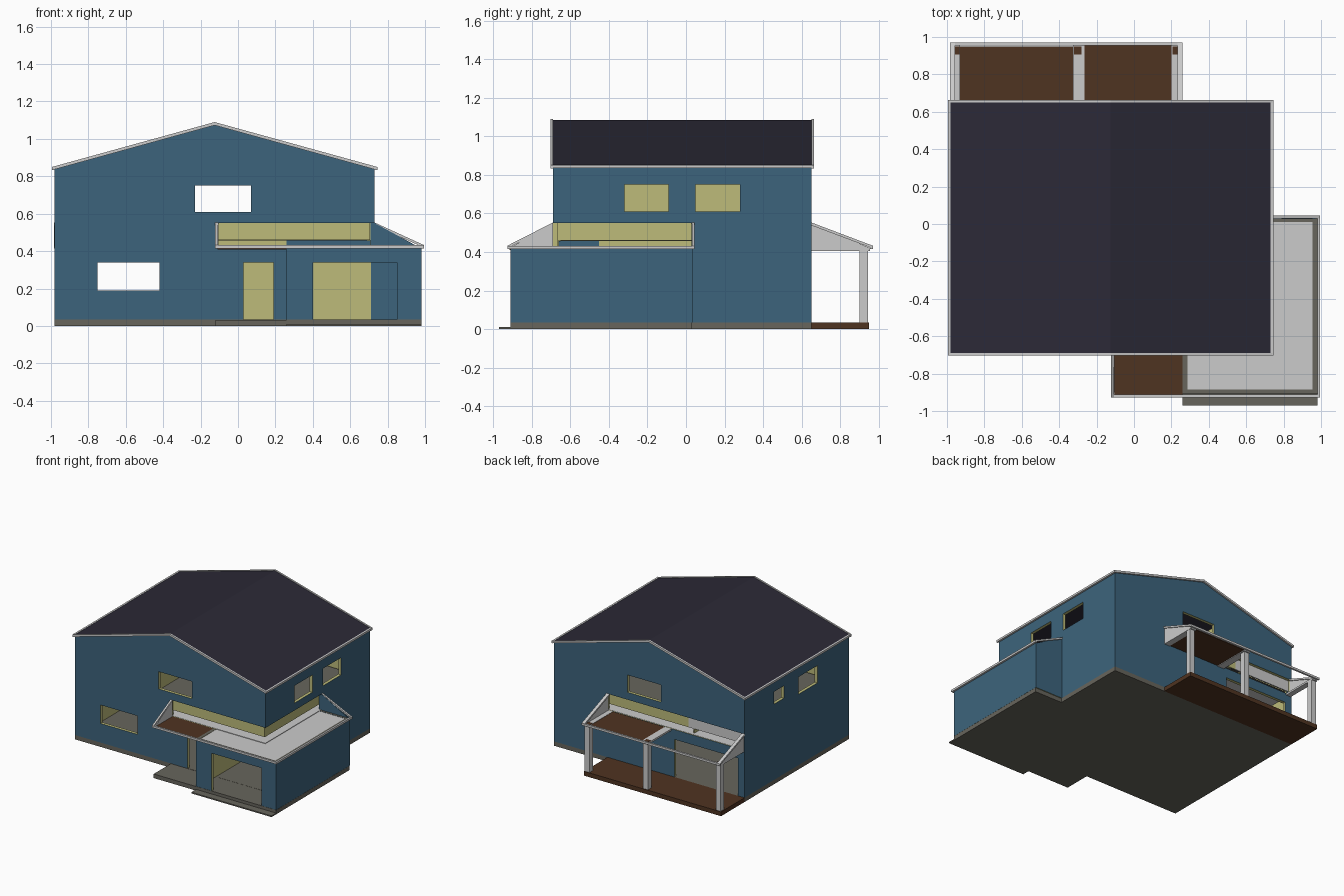
import bpy, bmesh
from mathutils import Vector

if "Cube" in bpy.data.objects:
    bpy.data.objects.remove(bpy.data.objects["Cube"])


def material(name, r, g, b):
    m = bpy.data.materials.new(name)
    m.use_nodes = True
    m.diffuse_color = (r, g, b, 1)
    m.node_tree.nodes["Principled BSDF"].inputs["Base Color"].default_value = (r, g, b, 1)
    return m


BLUE = material("blue siding", .046, .127, .203)
YELLOW = material("yellow plaster", .51, .50, .195)
WHITE = material("white trim", .60, .60, .60)
ROOF = material("dark slate", .024, .022, .037)
BROWN = material("brown timber", .078, .033, .015)
GREY = material("grey concrete", .135, .13, .107)


def finish(name, bm, mats):
    bmesh.ops.remove_doubles(bm, verts=bm.verts, dist=1e-5)
    bmesh.ops.recalc_face_normals(bm, faces=bm.faces)
    me = bpy.data.meshes.new(name)
    bm.to_mesh(me)
    bm.free()
    for m in mats:
        me.materials.append(m)
    ob = bpy.data.objects.new(name, me)
    bpy.context.collection.objects.link(ob)
    return ob


def box(name, mat, x0, x1, y0, y1, z0, z1):
    bm = bmesh.new()
    bmesh.ops.create_cube(bm, size=1)
    for v in bm.verts:
        v.co = ((x0, x1)[v.co.x > 0], (y0, y1)[v.co.y > 0], (z0, z1)[v.co.z > 0])
    return finish(name, bm, [mat])


def prism(name, mat, axis, points, a, b):
    """Extrude a (u, z) outline along the given axis from a to b."""
    bm = bmesh.new()
    place = (lambda u, z, w: (w, u, z)) if axis == "x" else (lambda u, z, w: (u, w, z))
    face = bm.faces.new([bm.verts.new(place(u, z, a)) for u, z in points])
    ext = bmesh.ops.extrude_face_region(bm, geom=[face])["geom"]
    shift = Vector(place(0, 0, b - a))
    for v in ext:
        if isinstance(v, bmesh.types.BMVert):
            v.co += shift
    return finish(name, bm, [mat])


def wall(name, axis, pos, out, u0, u1, z0, z1, holes=(), inner=YELLOW, top=YELLOW, t=.025):
    """Wall running along an axis, with rectangular openings (u0, u1, z0, z1)."""
    bm = bmesh.new()
    us = sorted({u0, u1} | {u for h in holes for u in h[:2]})
    zs = sorted({z0, z1} | {z for h in holes for z in h[2:]})

    def solid(i, j):
        if not (0 <= i < len(us) - 1 and 0 <= j < len(zs) - 1):
            return False
        u, z = (us[i] + us[i + 1]) / 2, (zs[j] + zs[j + 1]) / 2
        return not any(h[0] < u < h[1] and h[2] < z < h[3] for h in holes)

    def quad(corners, index):
        pts = [(u, pos - out * d, z) if axis == "x" else (pos - out * d, u, z) for u, d, z in corners]
        bm.faces.new([bm.verts.new(p) for p in pts]).material_index = index

    for i in range(len(us) - 1):
        for j in range(len(zs) - 1):
            if not solid(i, j):
                continue
            a, b, c, d = us[i], us[i + 1], zs[j], zs[j + 1]
            for depth, index in ((0, 0), (t, 1)):
                quad([(a, depth, c), (b, depth, c), (b, depth, d), (a, depth, d)], index)
            for di, u in ((-1, a), (1, b)):
                if not solid(i + di, j):
                    edge = 0 if u in (u0, u1) else 2
                    quad([(u, 0, c), (u, t, c), (u, t, d), (u, 0, d)], edge)
            for dj, z in ((-1, c), (1, d)):
                if not solid(i, j + dj):
                    quad([(a, 0, z), (b, 0, z), (b, t, z), (a, t, z)], 3 if z == z1 else 2)
    return finish(name, bm, [BLUE, inner, YELLOW, top])


# Main levels and footprint
L, R, F, B = -.98, .73, -.69, .65
BASE, LOW, HIGH, EAVE = .035, .42, .55, .84
MID = (L + R) / 2
WIN = (-.23, .07, .61, .75)

# Foundations and ground slabs
box("house_slab", GREY, L, R, F, B, 0, BASE)
box("garage_slab", GREY, .26, .98, -.91, .03, 0, BASE - .001)
box("entry_step", GREY, -.12, .26, -.91, F, 0, BASE - .002)
box("driveway", GREY, .26, .98, -.97, -.91, 0, .01)
box("back_deck", BROWN, L, .25, B, .95, 0, BASE)

# House walls with openings
wall("front_wall", "x", F, -1, L, R, BASE, EAVE,
     [WIN, (-.75, -.42, .19, .34), (.03, .19, BASE, .34),
      (-.115, R, LOW, HIGH), (.285, R, BASE, LOW)])
wall("back_wall", "x", B, 1, L, R, BASE, EAVE,
     [WIN, (-.92, -.35, BASE, .34), (-.97, .25, LOW, HIGH)])
wall("right_wall", "y", R, 1, F + .025, B - .025, BASE, EAVE,
     [(-.32, -.09, .61, .75), (.05, .28, .61, .75), (F + .025, .03, BASE, HIGH)])
wall("left_wall", "y", L, -1, F + .025, B - .025, BASE, EAVE,
     [(.145, .27, .65, .75), (-.285, -.045, .61, .75)])
for name, y in (("front_gable", F), ("back_gable", B - .025)):
    prism(name, BLUE, "y", [(L, EAVE), (R, EAVE), (MID, 1.075)], y, y + .025)

# Wall strips left open above the lean-to ceilings
box("front_header", YELLOW, -.115, .705, -.667, -.657, .46, HIGH)
box("right_header", YELLOW, .697, .707, -.667, .03, .46, HIGH)
box("back_header_plaster", YELLOW, -.46, .25, .617, .627, .46, HIGH)
box("back_header_white", WHITE, -.97, -.46, .617, .627, .46, HIGH)

# Floors, ceilings and partitions
box("lower_ceiling", WHITE, L + .005, R - .005, F + .005, B - .005, .41, LOW + .002)
box("upper_floor", GREY, L + .025, R - .04, F + .04, B - .04, .457, .462)
box("bathroom_floor", WHITE, -.95, -.6, .02, .5, .462, .468)
box("upper_partition", YELLOW, -.42, -.4, F + .03, B - .03, .462, .88)
box("garage_side_partition", YELLOW, .265, .285, F + .025, .03, BASE, .41)
box("garage_back_partition", YELLOW, .285, .71, .01, .03, BASE, .41)
box("void_back_left", YELLOW, -.95, .26, .3, .31, LOW, .457)
box("void_back_right", BLUE, .26, .705, .3, .31, LOW, .457)
box("void_side_front", BLUE, -.51, -.5, -.66, -.45, LOW, .457)
box("void_side_back", YELLOW, -.51, -.5, -.45, .62, LOW, .457)

# Main roof and its trim
def gable_strip(z, thick, half):
    drop = .276 * half
    return [(MID - half, z - drop), (MID, z), (MID + half, z - drop),
            (MID + half, z - drop - thick), (MID, z - thick), (MID - half, z - drop - thick)]


prism("main_roof", ROOF, "y", gable_strip(1.085, .010, .86), F, B)
for name, y in (("front_rake", F - .013), ("back_rake", B)):
    prism(name, WHITE, "y", gable_strip(1.09, .017, .87), y, y + .013)
for name, x in (("left_eave", L - .015), ("right_eave", R)):
    box(name, WHITE, x, x + .015, F - .013, B + .013, .835, .851)

# Garage
wall("garage_front", "x", -.91, -1, .26, .98, BASE, LOW, [(.40, .85, BASE, .34)], top=GREY)
wall("garage_right", "y", .98, 1, -.885, .01, BASE, LOW, top=GREY)
wall("garage_left", "y", .26, -1, -.885, F, BASE, LOW, top=GREY)
wall("garage_back", "x", .035, 1, .708, .98, BASE, LOW, inner=BLUE, top=GREY)
box("garage_ceiling", WHITE, .285, .955, -.885, .01, .408, .418)
prism("garage_gable", BLUE, "y", [(.708, LOW), (.97, LOW), (R, HIGH), (.708, HIGH)], .028, .035)

# Front lean-to
box("entry_ceiling", BROWN, -.11, .26, -.915, F, .41, LOW)
prism("entry_gable", WHITE, "x", [(-.915, LOW), (F, LOW), (F, HIGH)], -.115, -.105)
box("front_fascia", WHITE, -.123, .995, -.927, -.912, .415, .432)
box("right_fascia", WHITE, .98, .995, -.927, .045, .415, .432)


def rake(name, axis, low_u, high_u, a, b):
    prism(name, WHITE, axis, [(low_u, .418), (low_u, .432), (high_u, HIGH + .003), (high_u, HIGH - .012)], a, b)


rake("entry_rake", "x", -.927, F, -.123, -.108)
rake("garage_rake", "y", .995, R, .03, .045)

# Back porch: posts, beams, gables, half ceiling
for side, x0, x1, post in (("left", -.975, -.93, -.972), ("middle", -.325, -.265, -.32), ("right", .20, .25, .205)):
    box(side + "_post", WHITE, post, post + .043, .90, .945, BASE, .405)
    box(side + "_beam", WHITE, x0, x1, B, .955, .405, LOW)
    box(side + "_post_cap", BROWN, post, post + .04, .905, .95, LOW, LOW + .002)
box("porch_ceiling", BROWN, -.265, .20, B, .955, .41, LOW - .002)
box("porch_fascia", WHITE, -.985, .26, .955, .97, .415, .432)
for side, x in (("left", -.975), ("right", .24)):
    prism(side + "_porch_gable", WHITE, "x", [(.955, LOW), (B, LOW), (B, HIGH)], x, x + .01)
    rake(side + "_porch_rake", "x", .97, B, x - .008, x + .018)
